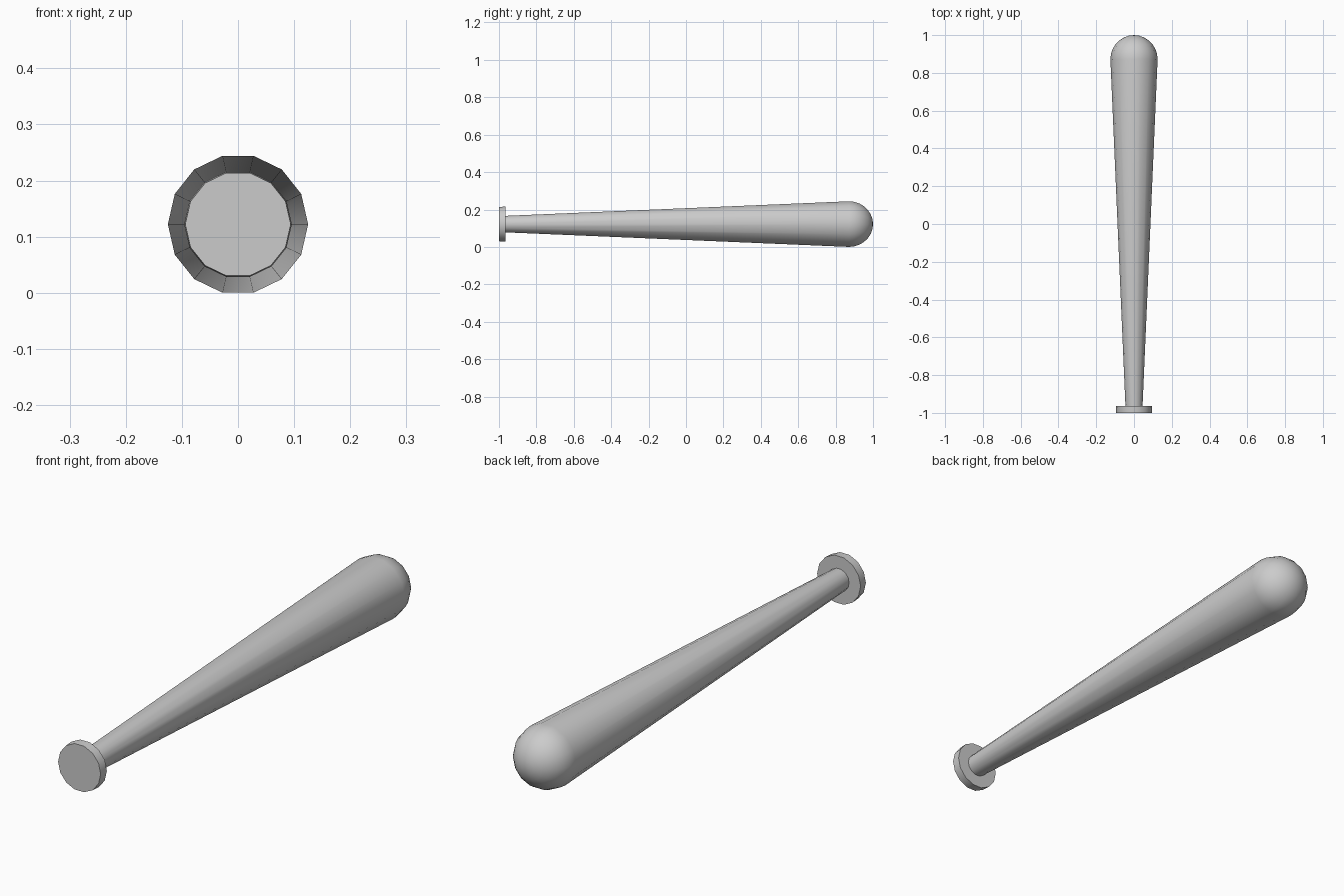
import bpy, bmesh
from math import sin, cos, pi, radians

if "Cube" in bpy.data.objects:
    bpy.data.objects.remove(bpy.data.objects["Cube"])

SIDES = 14
CZ = 0.122


def lathe(name, profile):
    """Revolve (y, radius) points about the lengthwise y axis; radius 0 closes to a point."""
    bm = bmesh.new()
    rings = []
    for y, r in profile:
        if r == 0:
            rings.append([bm.verts.new((0, y, CZ))])
        else:
            rings.append([bm.verts.new((r * cos(2 * pi * i / SIDES), y,
                                        CZ + r * sin(2 * pi * i / SIDES)))
                          for i in range(SIDES)])
    for a, b in zip(rings, rings[1:]):
        for i in range(SIDES):
            j = (i + 1) % SIDES
            if len(b) == 1:
                bm.faces.new((a[i], a[j], b[0]))
            else:
                bm.faces.new((a[i], a[j], b[j], b[i]))
    # flat end caps
    for ring in (rings[0], rings[-1]):
        if len(ring) > 1:
            bm.faces.new(ring)
    bmesh.ops.recalc_face_normals(bm, faces=bm.faces)
    mesh = bpy.data.meshes.new(name)
    bm.to_mesh(mesh)
    bm.free()
    obj = bpy.data.objects.new(name, mesh)
    bpy.context.collection.objects.link(obj)
    bpy.ops.object.select_all(action='DESELECT')
    obj.select_set(True)
    bpy.context.view_layer.objects.active = obj
    bpy.ops.object.shade_smooth_by_angle(angle=radians(35))
    return obj


# tapered handle and barrel with a rounded tip
R, Y0, STEPS = 0.125, 0.872, 7
dome = [(Y0 + (1 - Y0) * sin(pi / 2 * k / STEPS), R * cos(pi / 2 * k / STEPS))
        for k in range(STEPS)]
lathe("bat_body", [(-0.97, 0.045)] + dome + [(1.0, 0)])

# knob at the end of the handle
lathe("handle_knob", [(-1.0, 0.094), (-0.964, 0.096)])
